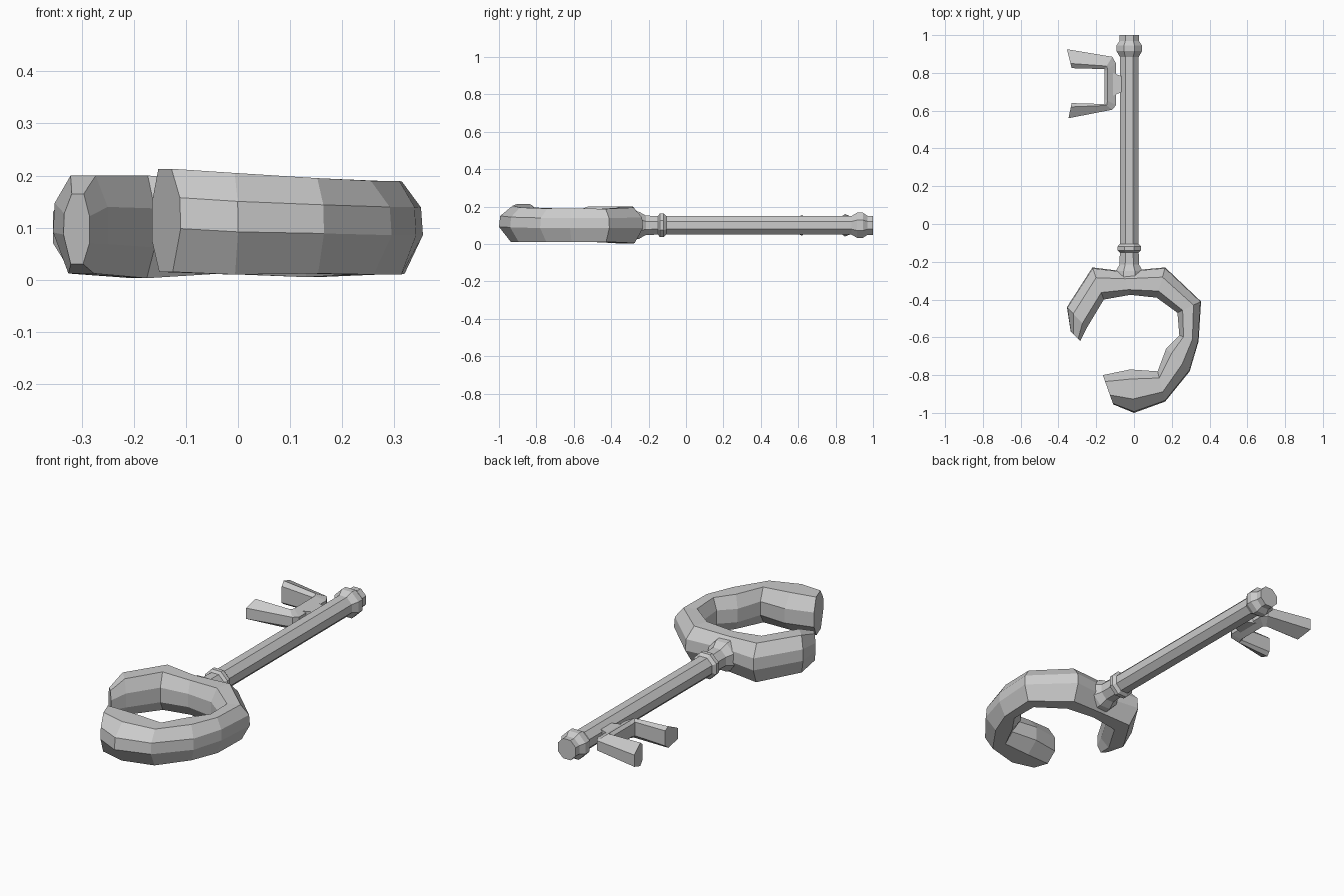
import bpy, bmesh, math

def finish(name, bm):
    bmesh.ops.recalc_face_normals(bm, faces=bm.faces[:])
    me = bpy.data.meshes.new(name)
    bm.to_mesh(me)
    bm.free()
    ob = bpy.data.objects.new(name, me)
    bpy.context.collection.objects.link(ob)
    return ob

def skin(name, rings):
    """Bridge successive rings of points and cap both ends."""
    bm = bmesh.new()
    vs = [[bm.verts.new(p) for p in r] for r in rings]
    n = len(vs[0])
    for a, b in zip(vs, vs[1:]):
        for i in range(n):
            j = (i + 1) % n
            bm.faces.new((a[i], a[j], b[j], b[i]))
    bm.faces.new(vs[0])
    bm.faces.new(vs[-1])
    return finish(name, bm)

def sweep(name, stations, section):
    """Station: inner x, y, outer x, y, bottom z, top z. Section: (across, up) in 0..1."""
    return skin(name, [[(ix + (ox - ix) * t, iy + (oy - iy) * t, lo + (hi - lo) * u)
                        for t, u in section]
                       for ix, iy, ox, oy, lo, hi in stations])

# Octagonal shaft with two collars and a flared root
profile = [(-0.30, 0.085), (-0.25, 0.078), (-0.215, 0.056), (-0.15, 0.054),
           (-0.14, 0.068), (-0.12, 0.068), (-0.105, 0.054), (0.885, 0.054),
           (0.915, 0.073), (0.945, 0.073), (0.97, 0.055), (1.0, 0.055)]
skin("shaft", [[(-0.025 + r * math.cos((k + 0.5) * math.pi / 4), y,
                 0.1 + r * math.sin((k + 0.5) * math.pi / 4)) for k in range(8)]
               for y, r in profile])

# Broken, chipped ring handle
ring = [(-0.285, -0.62, -0.335, -0.57, 0.03, 0.165),
        (-0.25, -0.55, -0.355, -0.44, 0.012, 0.20),
        (-0.16, -0.40, -0.22, -0.23, 0.003, 0.20),
        (-0.02, -0.375, -0.06, -0.25, 0.012, 0.19),
        (0.12, -0.39, 0.165, -0.23, 0.005, 0.195),
        (0.23, -0.47, 0.355, -0.41, 0.012, 0.188),
        (0.24, -0.59, 0.342, -0.62, 0.01, 0.19),
        (0.17, -0.66, 0.295, -0.78, 0.01, 0.19),
        (0.125, -0.78, 0.165, -0.94, 0.012, 0.195),
        (-0.02, -0.77, 0.0, -1.0, 0.01, 0.205),
        (-0.165, -0.80, -0.11, -0.955, 0.015, 0.213)]
sweep("ring_handle", ring, [(0, 0.3), (0, 0.68), (0.22, 1), (0.68, 1),
                            (0.97, 0.72), (1, 0.42), (0.72, 0), (0.25, 0)])

# Forked key bit
bit = [(-0.33, 0.64, -0.347, 0.56, 0.045, 0.155),
       (-0.155, 0.635, -0.115, 0.605, 0.05, 0.15),
       (-0.155, 0.66, -0.095, 0.63, 0.055, 0.145),
       (-0.155, 0.81, -0.095, 0.85, 0.055, 0.145),
       (-0.155, 0.82, -0.115, 0.885, 0.05, 0.15),
       (-0.33, 0.825, -0.355, 0.925, 0.04, 0.16)]
sweep("key_bit", bit, [(0, 0.15), (0, 0.85), (0.25, 1), (1, 0.75), (1, 0.25), (0.25, 0)])

# Small tenon joining bit to shaft
skin("bit_tenon", [[(x, 0.74 + sy * w, 0.1 + sz * 0.03)
                    for sy, sz in ((-1, -1), (1, -1), (1, 1), (-1, 1))]
                   for x, w in ((-0.11, 0.06), (-0.05, 0.035))])
